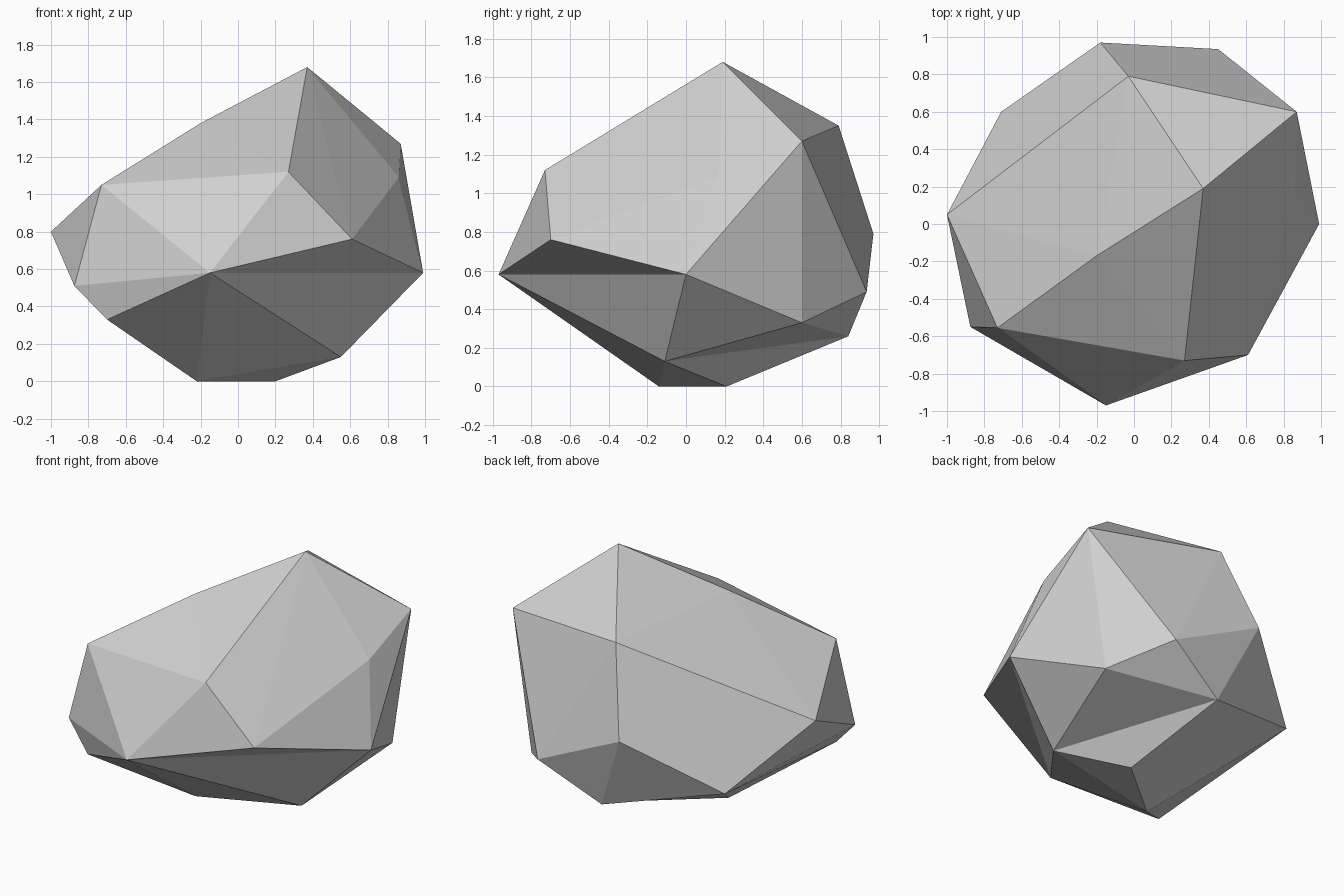
import bpy
import bmesh

cube = bpy.data.objects.get("Cube")
if cube:
    bpy.data.objects.remove(cube, do_unlink=True)

# Stone colour
stone = bpy.data.materials.new("stone_grey")
stone.use_nodes = True
grey = (0.63, 0.63, 0.63, 1)
stone.diffuse_color = grey
stone.node_tree.nodes["Principled BSDF"].inputs["Base Color"].default_value = grey

# Corners of the boulder, named by where they sit
corners = {
    "peak": (0.37, 0.19, 1.68),
    "left_shoulder": (0.87, 0.60, 1.27),
    "left_ridge": (0.86, 0.17, 1.09),
    "left_tip": (0.99, 0.0, 0.58),
    "left_back_low": (0.73, 0.60, 0.33),
    "left_foot": (0.55, -0.11, 0.13),
    "base_back": (0.20, 0.21, 0.0),
    "base_front": (-0.22, -0.14, 0.0),
    "top_slope": (-0.20, -0.17, 1.38),
    "top_back": (-0.03, 0.79, 1.35),
    "front_top": (0.27, -0.73, 1.12),
    "front_left": (0.61, -0.70, 0.76),
    "front_tip": (-0.15, -0.97, 0.58),
    "front_right_top": (-0.73, -0.555, 1.05),
    "front_right_mid": (-0.875, -0.55, 0.51),
    "front_right_low": (-0.70, -0.60, 0.33),
    "right_tip": (-1.0, 0.05, 0.80),
    "back_right": (-0.71, 0.60, 0.44),
    "back_tip": (-0.18, 0.97, 0.79),
    "back_left": (0.45, 0.935, 0.49),
    "back_foot": (0.04, 0.84, 0.26),
}

# Wrap the corners in a faceted skin
bm = bmesh.new()
vert = {name: bm.verts.new(co) for name, co in corners.items()}
bmesh.ops.convex_hull(bm, input=list(bm.verts))


def crease(a, b):
    """Turn the edge between two corners, making a shallow dent."""
    edge = bm.edges.get((vert[a], vert[b]))
    if edge and len(edge.link_faces) == 2:
        bmesh.ops.rotate_edges(bm, edges=[edge], use_ccw=False)


# Dents under the front overhang and along the base
crease("front_left", "left_foot")
crease("left_back_low", "base_back")
crease("back_foot", "base_front")

bmesh.ops.recalc_face_normals(bm, faces=list(bm.faces))
mesh = bpy.data.meshes.new("boulder")
bm.to_mesh(mesh)
bm.free()
mesh.materials.append(stone)
boulder = bpy.data.objects.new("boulder", mesh)
bpy.context.collection.objects.link(boulder)
